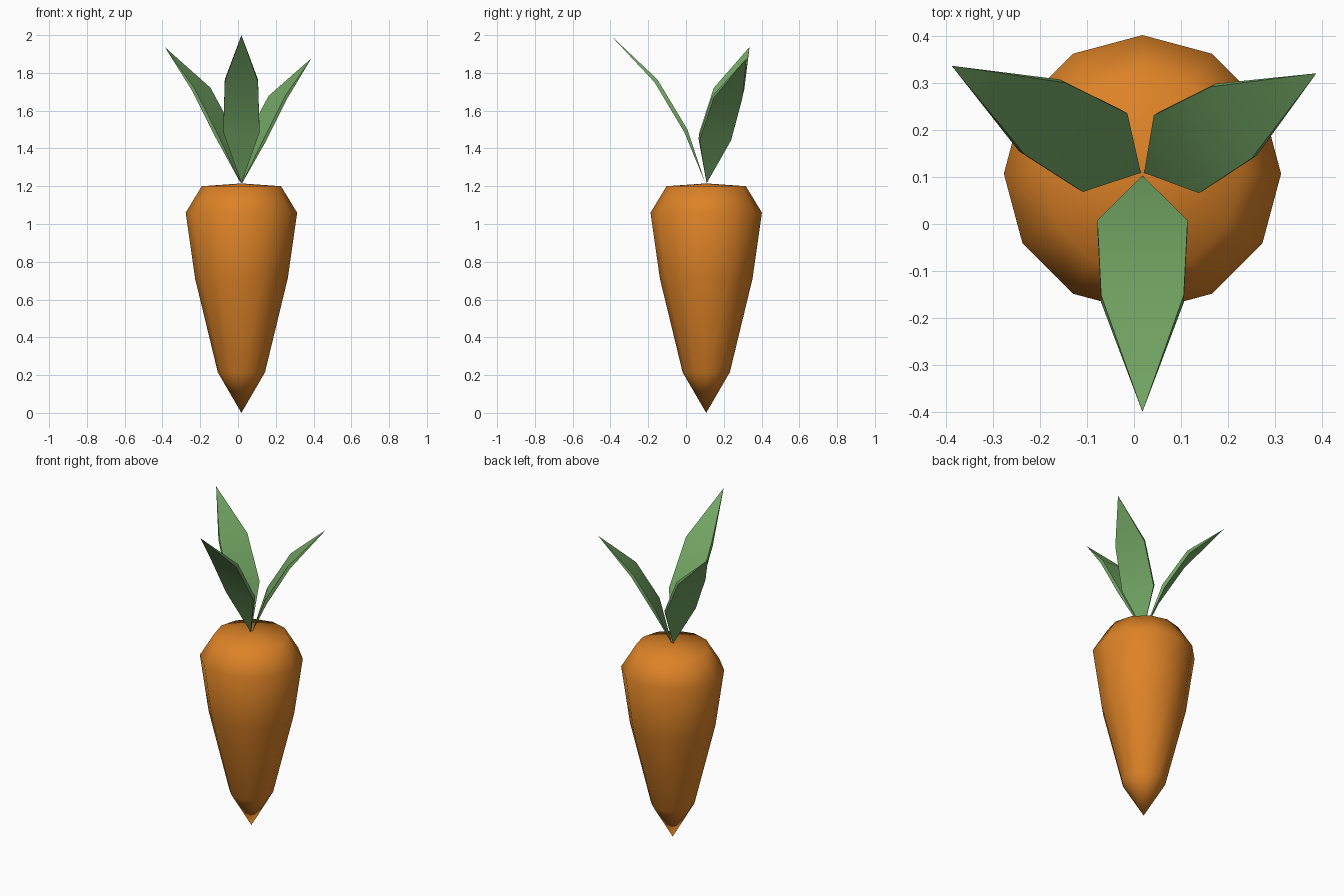
import bpy
import bmesh
from math import radians, sin, cos, tau
from mathutils import Matrix, Vector

cube = bpy.data.objects.get("Cube")
if cube:
    bpy.data.objects.remove(cube, do_unlink=True)

AXIS = Vector((0.018, 0.107, 0))   # centre line of the root
CROWN = 1.215                      # height of the leaf bases


def material(name, colour):
    mat = bpy.data.materials.new(name)
    mat.use_nodes = True
    mat.diffuse_color = colour
    mat.node_tree.nodes["Principled BSDF"].inputs["Base Color"].default_value = colour
    return mat


def finish(name, bm, mat, angle):
    bmesh.ops.recalc_face_normals(bm, faces=bm.faces)
    mesh = bpy.data.meshes.new(name)
    bm.to_mesh(mesh)
    bm.free()
    mesh.materials.append(mat)
    obj = bpy.data.objects.new(name, mesh)
    bpy.context.collection.objects.link(obj)
    bpy.ops.object.select_all(action="DESELECT")
    obj.select_set(True)
    bpy.context.view_layer.objects.active = obj
    bpy.ops.object.shade_smooth_by_angle(angle=radians(angle))
    return obj


def make_root(mat, sides=12):
    # Rings of a turned profile, closed by a point at each end
    profile = [(0.125, 0.215), (0.245, 0.71), (0.295, 1.06), (0.21, 1.2)]
    bm = bmesh.new()
    rings = [[bm.verts.new(AXIS + Vector((r * cos(tau * i / sides), r * sin(tau * i / sides), z)))
              for i in range(sides)] for r, z in profile]
    bottom = bm.verts.new(AXIS)
    top = bm.verts.new(AXIS + Vector((0, 0, CROWN)))
    for i in range(sides):
        j = (i + 1) % sides
        bm.faces.new((bottom, rings[0][j], rings[0][i]))
        bm.faces.new((top, rings[-1][i], rings[-1][j]))
        for low, high in zip(rings, rings[1:]):
            bm.faces.new((low[i], low[j], high[j], high[i]))
    finish("carrot_root", bm, mat, 80)


def make_leaf(name, azimuth, length, mat):
    # Thin blade along local x: upper and lower skins share the base and the tip
    half_widths = (0.096, 0.088)
    upper = ((0.099, 0.285), (0.258, 0.55))
    lower = ((0.116, 0.271), (0.274, 0.536))
    bm = bmesh.new()
    base = bm.verts.new((0.004, 0, 0))
    tip = bm.verts.new((0.507 * length, 0, 0.785 * length))
    rims = []
    for skin in (upper, lower):
        left, right = ([bm.verts.new((x * length, side * w, z * length))
                        for (x, z), w in zip(skin, half_widths)] for side in (1, -1))
        bm.faces.new((base, right[0], left[0]))
        bm.faces.new((left[0], right[0], right[1], left[1]))
        bm.faces.new((left[1], right[1], tip))
        rims.append((left, right))
    # Narrow edge walls
    for a, b in zip(*rims):
        bm.faces.new((base, a[0], b[0]))
        bm.faces.new((a[0], a[1], b[1], b[0]))
        bm.faces.new((a[1], tip, b[1]))
    bm.transform(Matrix.Translation(AXIS + Vector((0, 0, CROWN)))
                 @ Matrix.Rotation(radians(azimuth), 4, "Z"))
    finish(name, bm, mat, 40)


orange = material("carrot_orange", (0.72, 0.225, 0.02, 1))
green = material("leaf_green", (0.175, 0.39, 0.13, 1))

make_root(orange)
for name, azimuth, length in (("front_leaf", -90, 1.0),
                              ("back_right_leaf", 150.5, 0.92),
                              ("back_left_leaf", 30, 0.843)):
    make_leaf(name, azimuth, length, green)
